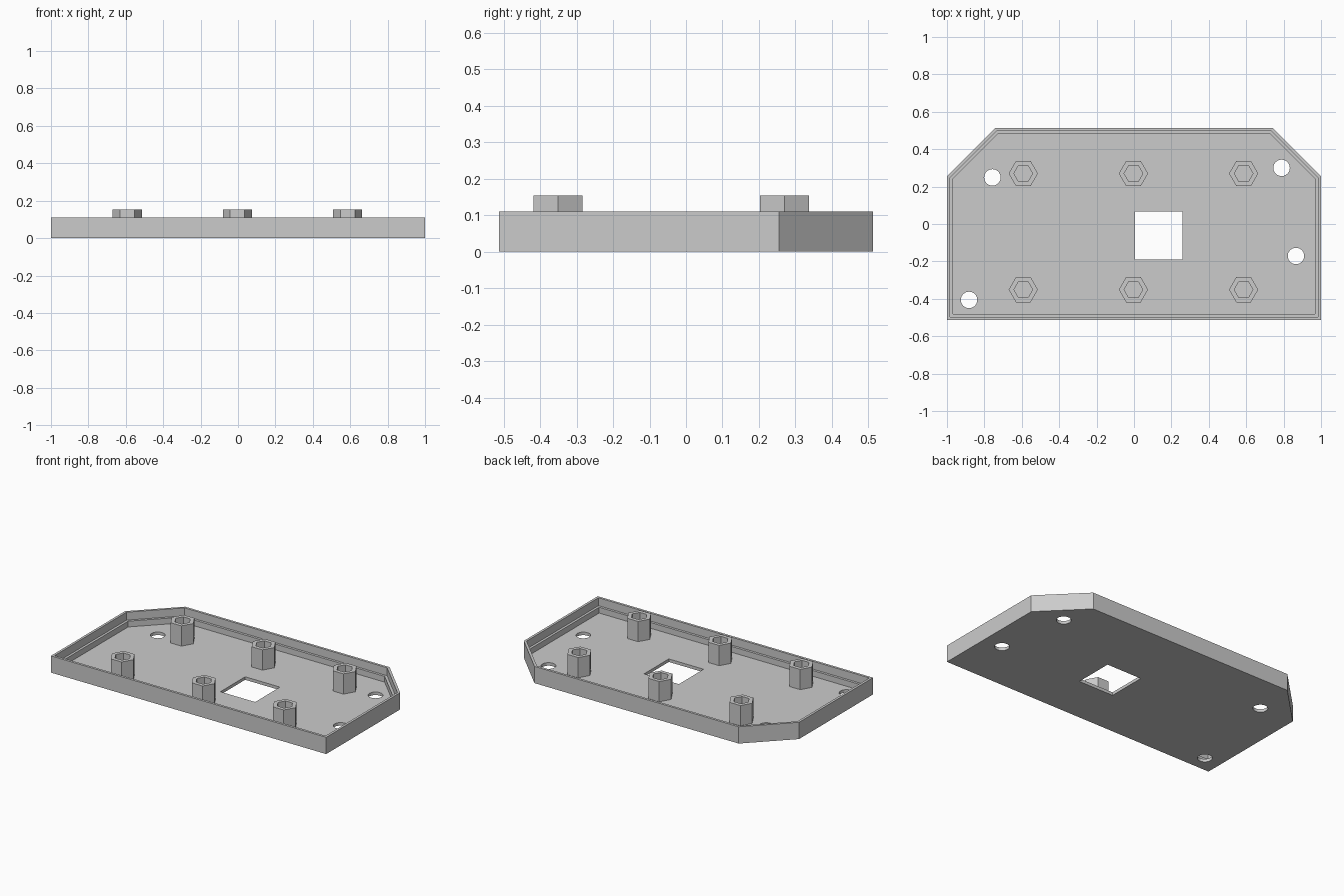
import bpy, bmesh, math
from mathutils import Vector

if "Cube" in bpy.data.objects:
    bpy.data.objects.remove(bpy.data.objects["Cube"])

grey = bpy.data.materials.new("light grey plastic")
grey.diffuse_color = (0.6, 0.6, 0.6, 1)
grey.use_nodes = True
grey.node_tree.nodes["Principled BSDF"].inputs["Base Color"].default_value = grey.diffuse_color

FLOOR, LEDGE, RIM, POST_TOP = 0.02, 0.058, 0.11, 0.153
OUTLINE = [(-1, -0.513), (1, -0.513), (1, 0.255),
           (0.742, 0.513), (-0.742, 0.513), (-1, 0.255)]


def inset(pts, d):
    """Offset a convex counter-clockwise outline inwards by d."""
    out = []
    for i, p in enumerate(pts):
        p = Vector(p)
        a = (p - Vector(pts[i - 1])).normalized()
        b = (Vector(pts[(i + 1) % len(pts)]) - p).normalized()
        na, nb = Vector((-a.y, a.x)), Vector((-b.y, b.x))
        out.append(tuple(p + (na + nb) * d / (1 + na.dot(nb))))
    return out


def circle(x, y, r, n):
    return [(x + r * math.cos(2 * math.pi * i / n),
             y + r * math.sin(2 * math.pi * i / n)) for i in range(n)]


def stack(name, rings, closed=False):
    """Skin a list of (outline, z); cap both ends, or join last to first."""
    bm = bmesh.new()
    loops = [[bm.verts.new((x, y, z)) for x, y in pts] for pts, z in rings]
    pairs = list(zip(loops, loops[1:]))
    if closed:
        pairs.append((loops[-1], loops[0]))
    else:
        bm.faces.new(loops[0])
        bm.faces.new(loops[-1])
    for a, b in pairs:
        for i in range(len(a)):
            j = (i + 1) % len(a)
            bm.faces.new((a[i], a[j], b[j], b[i]))
    bmesh.ops.recalc_face_normals(bm, faces=bm.faces)
    me = bpy.data.meshes.new(name)
    bm.to_mesh(me)
    bm.free()
    me.materials.append(grey)
    ob = bpy.data.objects.new(name, me)
    bpy.context.collection.objects.link(ob)
    return ob


# Tray with a stepped wall
lip, step = inset(OUTLINE, 0.016), inset(OUTLINE, 0.032)
tray = stack("tray", [(OUTLINE, 0), (OUTLINE, RIM), (lip, RIM),
                      (lip, LEDGE), (step, LEDGE), (step, FLOOR)])

# Square opening and round screw holes through the floor
cuts = [[(0.005, -0.19), (0.258, -0.19), (0.258, 0.067), (0.005, 0.067)]]
cuts += [circle(x, y, 0.044, 32) for x, y in
         [(-0.757, 0.249), (0.789, 0.3), (0.866, -0.171), (-0.882, -0.406)]]
cutters = []
for i, pts in enumerate(cuts):
    cutter = stack("hole_cutter", [(pts, -0.05), (pts, 0.05)])
    cutter.hide_render = True
    mod = tray.modifiers.new("hole", 'BOOLEAN')
    mod.operation, mod.solver, mod.object = 'DIFFERENCE', 'EXACT', cutter
    cutters.append(cutter)
bpy.context.view_layer.objects.active = tray
tray.select_set(True)
for mod in list(tray.modifiers):
    bpy.ops.object.modifier_apply(modifier=mod.name)
for cutter in cutters:
    bpy.data.objects.remove(cutter)

# Hollow hexagonal posts
for x in (-0.592, -0.003, 0.586):
    for y in (-0.351, 0.27):
        outer, bore = circle(x, y, 0.078, 6), circle(x, y, 0.05, 6)
        stack("hex_post", [(outer, FLOOR), (outer, POST_TOP),
                           (bore, POST_TOP), (bore, FLOOR)], closed=True)
